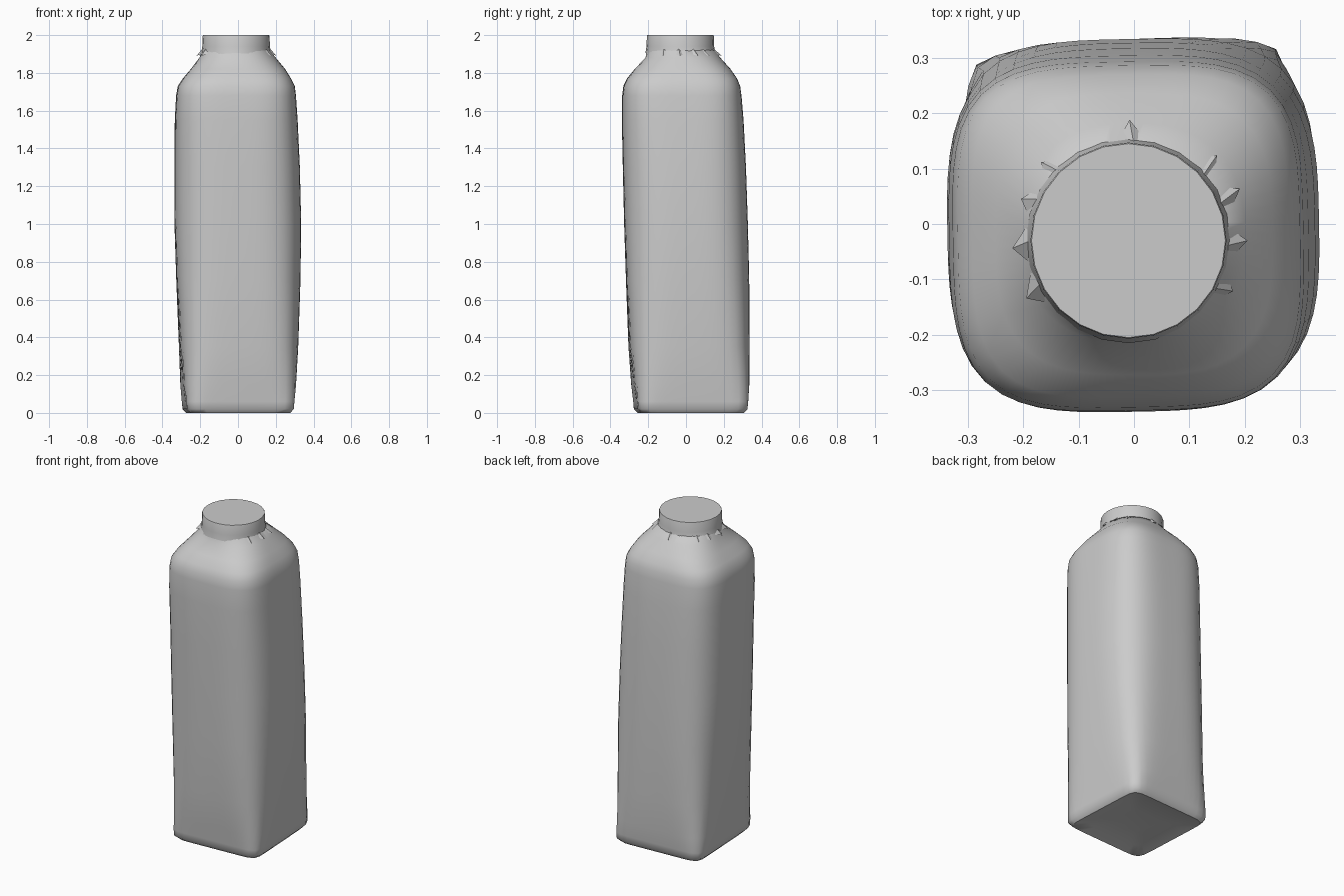
import bpy, bmesh, math

cube = bpy.data.objects.get("Cube")
if cube:
    bpy.data.objects.remove(cube, do_unlink=True)

grey = bpy.data.materials.new("plain grey")
grey.use_nodes = True
grey.diffuse_color = (0.6, 0.6, 0.6, 1)
bsdf = grey.node_tree.nodes["Principled BSDF"]
bsdf.inputs["Base Color"].default_value = grey.diffuse_color
bsdf.inputs["Roughness"].default_value = 0.7


def finish(bm, name, angle=40):
    """Turn a bmesh into a shaded, coloured object."""
    mesh = bpy.data.meshes.new(name)
    bm.to_mesh(mesh)
    bm.free()
    mesh.materials.append(grey)
    obj = bpy.data.objects.new(name, mesh)
    bpy.context.collection.objects.link(obj)
    bpy.ops.object.select_all(action="DESELECT")
    obj.select_set(True)
    bpy.context.view_layer.objects.active = obj
    bpy.ops.object.shade_smooth_by_angle(angle=math.radians(angle))
    return obj


def ring(bm, z, x0, x1, y0, y1, power, twist=0, count=64):
    """Rounded square between the given sides; a higher power is squarer."""
    verts = []
    cx, cy, t = (x0 + x1) / 2, (y0 + y1) / 2, math.radians(twist)
    for i in range(count):
        a = math.tau * i / count
        c, s = math.cos(a), math.sin(a)
        r = (abs(c) ** power + abs(s) ** power) ** (-1 / power)
        x, y = r * c * (x1 - x0) / 2, r * s * (y1 - y0) / 2
        verts.append(bm.verts.new((cx + x * math.cos(t) - y * math.sin(t),
                                   cy + x * math.sin(t) + y * math.cos(t), z)))
    return verts


def loft(bm, rings):
    for low, high in zip(rings, rings[1:]):
        for i in range(len(low)):
            j = (i + 1) % len(low)
            bm.faces.new((low[i], low[j], high[j], high[i]))


# Carton body: z, left, right, front, back, squareness, twist
sections = [
    (0.025, -0.10, 0.10, -0.08, 0.12, 6, 3),
    (0.015, -0.20, 0.20, -0.18, 0.23, 8, 3),
    (0.0, -0.265, 0.267, -0.247, 0.297, 12, 3),
    (0.02, -0.283, 0.285, -0.266, 0.315, 13, 3),
    (0.06, -0.288, 0.289, -0.27, 0.32, 11, 3),
    (0.15, -0.298, 0.30, -0.283, 0.328, 6.5, 3),
    (0.35, -0.31, 0.316, -0.302, 0.334, 4.3, 2),
    (0.7, -0.326, 0.33, -0.317, 0.334, 3.5, 1),
    (1.0, -0.336, 0.334, -0.327, 0.327, 3.2, 1),
    (1.3, -0.337, 0.327, -0.334, 0.317, 3.2, 1),
    (1.55, -0.334, 0.315, -0.339, 0.304, 3.4, 1),
    (1.68, -0.327, 0.306, -0.337, 0.293, 3.6, 1),
    (1.73, -0.318, 0.30, -0.331, 0.286, 3.6, 1),
    (1.77, -0.292, 0.28, -0.312, 0.27, 3.6, 1),
    (1.82, -0.25, 0.25, -0.272, 0.236, 3.1, 0),
    (1.88, -0.205, 0.20, -0.215, 0.182, 2.4, 0),
    (1.93, -0.182, 0.162, -0.202, 0.142, 2, 0),
]
bm = bmesh.new()
rings = [ring(bm, *s) for s in sections]
loft(bm, rings)
bm.faces.new(rings[0][::-1])
bm.faces.new(rings[-1])
finish(bm, "carton_body", 50)

# Flat cap with an uneven lower edge, deepest at the front
CX, CY, R = -0.01, -0.03, 0.177
bm = bmesh.new()
rings = [ring(bm, z, CX - r, CX + r, CY - r, CY + r, 2, count=24)
         for z, r in ((1.905, R + 0.008), (1.94, R + 0.002), (1.995, R), (2.0, R - 0.002))]
for i, v in enumerate(rings[0]):
    a = i * math.tau / 24
    v.co.z += 0.008 * math.sin(3 * a) + 0.008 * math.sin(a)
loft(bm, rings)
bm.faces.new(rings[-1])
finish(bm, "cap", 40)

# Torn foil points spreading below the cap: angle, half width, reach
bm = bmesh.new()
for angle, width, reach in ((87, 10, 0.218), (41, 12, 0.222), (22, 12, 0.222),
                            (-3, 12, 0.215), (-29, 13, 0.21), (135, 12, 0.212),
                            (155, 15, 0.208), (180, 15, 0.21), (206, 14, 0.212)):
    def point(turn, r, z):
        a = math.radians(angle + turn)
        return bm.verts.new((CX + r * math.cos(a), CY + r * math.sin(a), z))
    left, right = point(width, R, 1.905), point(-width, R, 1.905)
    peak, tip = point(0, R, 1.93), point(width / 4, reach, 1.89)
    bm.faces.new((left, peak, tip))
    bm.faces.new((tip, peak, right))
    bm.faces.new((left, tip, right))
bmesh.ops.reverse_faces(bm, faces=bm.faces)
finish(bm, "torn_foil", 10)
